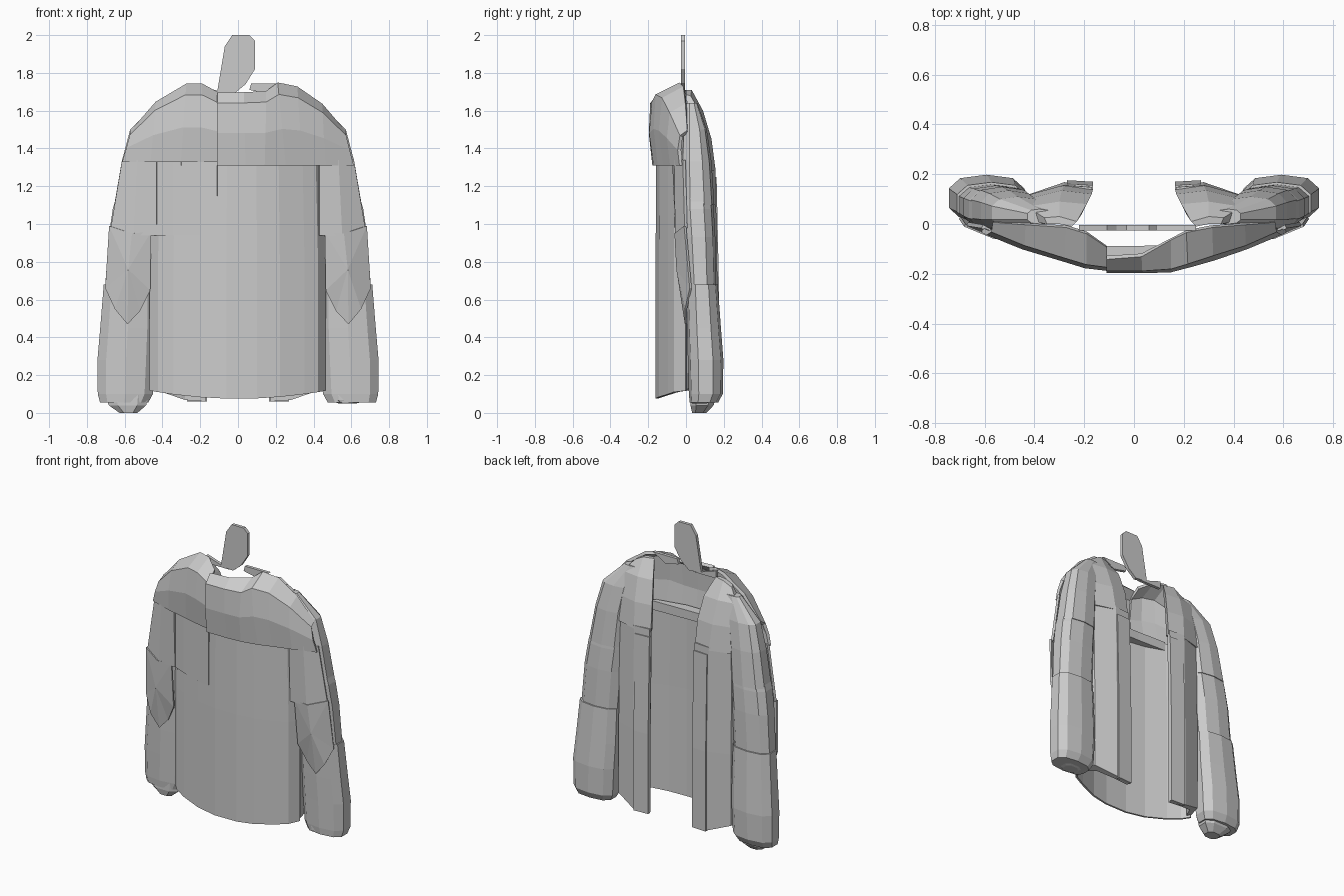
import bpy
import bmesh
import math

if "Cube" in bpy.data.objects:
    bpy.data.objects.remove(bpy.data.objects["Cube"], do_unlink=True)

GREY = (0.6, 0.6, 0.6, 1.0)
cloth = bpy.data.materials.new("grey cloth")
cloth.use_nodes = True
cloth.diffuse_color = GREY
cloth.node_tree.nodes["Principled BSDF"].inputs["Base Color"].default_value = GREY


def build(name, verts, faces, thickness=0.0):
    """Flat-shaded mesh object, with optional cloth thickness."""
    bm = bmesh.new()
    points = [bm.verts.new(v) for v in verts]
    for face in faces:
        bm.faces.new([points[i] for i in face])
    bmesh.ops.recalc_face_normals(bm, faces=bm.faces)
    mesh = bpy.data.meshes.new(name)
    bm.to_mesh(mesh)
    bm.free()
    mesh.materials.append(cloth)
    obj = bpy.data.objects.new(name, mesh)
    bpy.context.collection.objects.link(obj)
    if thickness:
        solid = obj.modifiers.new("thickness", 'SOLIDIFY')
        solid.thickness = thickness
        solid.offset = 0
    return obj


def loft(name, rows, closed=True, thickness=0.0):
    """Skin equal rows of points; closed rows become a capped solid."""
    n = len(rows[0])
    verts = [p for row in rows for p in row]
    faces = []
    for r in range(len(rows) - 1):
        for i in range(n if closed else n - 1):
            j = (i + 1) % n
            faces.append((r * n + i, r * n + j, (r + 1) * n + j, (r + 1) * n + i))
    if closed:
        faces.append(range(n))
        faces.append(range((len(rows) - 1) * n, len(rows) * n))
    return build(name, verts, faces, thickness)


def plate(name, outline, centre, thickness):
    """Fan of triangles from a raised centre point."""
    n = len(outline)
    faces = [(i, (i + 1) % n, n) for i in range(n)]
    return build(name, outline + [centre], faces, thickness)


def ring(side, z, x0, x1, y0, y1, count=10):
    """Rounded cross-section filling a box in plan."""
    points = []
    for i in range(count):
        a = math.tau * (i + 0.5) / count
        c, s = math.cos(a), math.sin(a)
        c = math.copysign(abs(c) ** 0.75, c)
        s = math.copysign(abs(s) ** 0.75, s)
        points.append((side * ((x0 + x1) / 2 + c * (x1 - x0) / 2),
                       (y0 + y1) / 2 + s * (y1 - y0) / 2, z))
    return points


# Curved rear body panel
plan = [(-.465, .0), (-.42, -.045), (-.34, -.085), (-.2, -.133), (-.06, -.155),
        (.1, -.155), (.22, -.137), (.35, -.09), (.42, -.06), (.46, .0)]
hem = [(x, y, .075 + .2 * x * x) for x, y in plan]
waist = [(x, y, .8) for x, y in plan]
top = [(x * .97, y * .98, 1.36) for x, y in plan]
loft("rear_panel", [hem, waist, top], False, 0.012)

# Overlay on one side of the upper rear, almost flush
overlay = [(-.45, -.04), (-.34, -.089), (-.2, -.137), (-.11, -.152)]
loft("rear_overlay", [[(x, y, z) for x, y in overlay] for z in (.94, 1.36)], False, 0.012)

# Ledge inside the rear, under the yoke
ledge = [(-.32, -.08), (-.11, -.088), (.02, -.088), (.32, -.08),
         (.3, -.11), (.1, -.15), (-.1, -.15), (-.3, -.11)]
loft("inner_ledge", [[(x, y, z) for x, y in ledge] for z in (1.31, 1.37)])

# Two-piece shoulder yoke: columns of x low, x high, four depths, top height
yokes = {
    "left_yoke": (1.31, [
        (-.11, -.11, -.168, -.187, -.18, -.135, 1.69),
        (.04, .03, -.168, -.187, -.18, -.125, 1.69),
        (.14, .15, -.162, -.185, -.172, -.06, 1.695),
        (.25, .21, -.14, -.162, -.153, -.03, 1.74),
        (.34, .31, -.11, -.135, -.12, -.01, 1.72),
        (.46, .44, -.075, -.092, -.08, .0, 1.63),
        (.61, .56, -.025, -.035, -.025, .01, 1.49)]),
    "right_yoke": (1.33, [
        (-.11, -.11, -.16, -.178, -.165, -.09, 1.69),
        (-.20, -.19, -.14, -.168, -.155, -.035, 1.735),
        (-.30, -.27, -.115, -.14, -.13, -.01, 1.735),
        (-.46, -.43, -.075, -.092, -.08, .0, 1.64),
        (-.61, -.56, -.025, -.035, -.025, .01, 1.49)]),
}
for name, (base, columns) in yokes.items():
    rows = []
    for k, t in enumerate((0, .45, .86, 1)):
        rows.append([(c[0] + (c[1] - c[0]) * t, c[2 + k], base + (c[6] - base) * t)
                     for c in columns])
    loft(name, rows, False, 0.02)

# Plan outlines of the open front: upper chest, long lower panel, raised placket
chest = [
    (1.28, [(.165, .14), (.28, .157), (.45, .11), (.43, .04), (.28, .09), (.18, .10)]),
    (1.45, [(.17, .12), (.29, .135), (.45, .095), (.43, .03), (.28, .06), (.19, .08)]),
    (1.6, [(.19, .08), (.30, .09), (.43, .07), (.41, .01), (.30, .03), (.21, .04)]),
    (1.71, [(.23, .01), (.30, .03), (.36, .025), (.35, .0), (.30, .0), (.25, -.01)]),
]
lower = [(.168, .16), (.28, .168), (.42, .12), (.46, .01), (.43, .0), (.38, .09),
         (.28, .135), (.17, .135)]
placket = [(.165, .17), (.27, .176), (.27, .155), (.165, .15)]

# Sleeve sections: height, inner x, outer x, rear y, front y
shoulder = [(1.64, .33, .43, .0, .06), (1.5, .36, .575, -.02, .11),
            (1.33, .385, .62, -.03, .135), (1.1, .40, .66, -.03, .15)]
upper_arm = [(1.16, .395, .645, -.03, .137), (1.08, .40, .668, -.03, .147),
             (.93, .415, .69, -.02, .155), (.62, .435, .712, .0, .16)]
forearm = [(.68, .43, .716, .0, .168), (.45, .43, .735, .005, .185),
           (.28, .435, .75, .01, .198), (.1, .445, .748, .015, .195),
           (.055, .47, .735, .02, .17)]

for side, label in ((1, "left"), (-1, "right")):
    loft(label + "_chest_panel",
         [[(side * x, y, min(z, 1.93 - .7 * x)) for x, y in pts] for z, pts in chest])
    loft(label + "_front_panel",
         [[(side * x, y, max(.06, x * .35 - .03)) for x, y in lower],
          [(side * x, y, .6) for x, y in lower],
          [(side * x, y - .012, 1.3) for x, y in lower]])
    loft(label + "_placket",
         [[(side * x, y - drop, z) for x, y in placket]
          for z, drop in ((.06, 0), (.6, 0), (1.25, .014))])
    loft(label + "_shoulder", [ring(side, *s) for s in shoulder])
    loft(label + "_upper_sleeve", [ring(side, *s) for s in upper_arm])
    loft(label + "_forearm_sleeve", [ring(side, *s) for s in forearm])

    # Gathered cuff, hanging lower on the right
    drop = .05 if side > 0 else 0
    loft(label + "_cuff", [ring(side, .12, .46, .72, .02, .17, 8),
                           ring(side, .04 + drop / 2, .48, .69, .02, .15, 8),
                           ring(side, drop, .53, .63, .03, .11, 8)])

    # Rear arm facing and pointed elbow patch
    loft(label + "_rear_arm_facing",
         [[(side * .43, -.05, .94), (side * .55, -.05, .94), (side * .67, .0, .98)],
          [(side * .43, -.065, 1.34), (side * .53, -.055, 1.34), (side * .61, -.01, 1.34)]],
         False, 0.016)
    patch = [(.46, -.05, .96), (.56, -.055, .95), (.68, -.005, .99), (.70, .025, .66),
             (.65, .0, .55), (.585, .0, .47), (.52, .0, .54), (.465, -.02, .65)]
    plate(label + "_elbow_patch", [(side * x, y, z) for x, y, z in patch],
          (side * .58, -.045, .76), 0.012)

# Collar tips reaching toward the neck, and the upright collar tab
collar = {
    "left_collar_tip": [(.06, 1.71), (.07, 1.745), (.25, 1.745), (.16, 1.69)],
    "right_collar_tip": [(-.05, 1.69), (-.11, 1.705), (-.22, 1.74), (-.22, 1.69)],
    "collar_tab": [(-.11, 1.70), (-.07, 1.94), (-.03, 2.0), (.06, 2.0), (.09, 1.97),
                   (.09, 1.82), (.04, 1.74), (-.02, 1.69)],
}
for name, outline in collar.items():
    loft(name, [[(x, y, z) for x, z in outline] for y in (-.026, -.005)])
